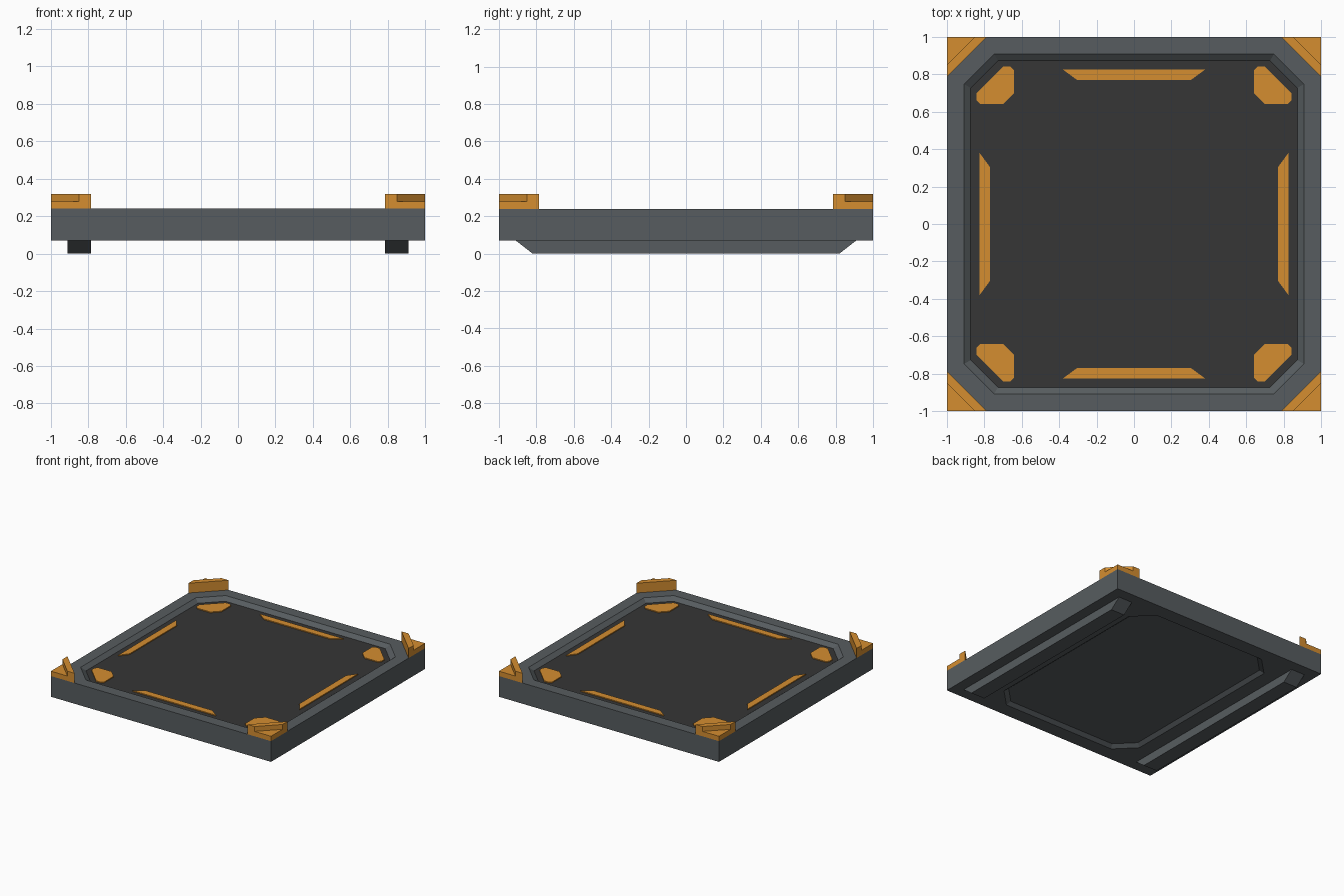
import bpy, bmesh

if "Cube" in bpy.data.objects:
    bpy.data.objects.remove(bpy.data.objects["Cube"])


def material(name, col):
    m = bpy.data.materials.new(name)
    m.diffuse_color = (*col, 1)
    m.use_nodes = True
    m.node_tree.nodes["Principled BSDF"].inputs["Base Color"].default_value = m.diffuse_color
    return m


GREY = material("frame grey", (0.095, 0.108, 0.115))
DARK = material("floor charcoal", (0.037, 0.037, 0.037))
ORANGE = material("accent orange", (0.66, 0.27, 0.03))


def finish(bm, name, mats):
    bmesh.ops.recalc_face_normals(bm, faces=bm.faces)
    me = bpy.data.meshes.new(name)
    bm.to_mesh(me)
    bm.free()
    for m in mats:
        me.materials.append(m)
    ob = bpy.data.objects.new(name, me)
    bpy.context.collection.objects.link(ob)
    return ob


def ring(bm, pts, z):
    return [bm.verts.new((x, y, z)) for x, y in pts]


def walls(bm, a, b):
    n = len(a)
    for i in range(n):
        j = (i + 1) % n
        bm.faces.new((a[i], a[j], b[j], b[i]))


def prism(name, pts, z0, z1, mat, pts_top=None):
    bm = bmesh.new()
    a, b = ring(bm, pts, z0), ring(bm, pts_top or pts, z1)
    walls(bm, a, b)
    bm.faces.new(a)
    bm.faces.new(b)
    return finish(bm, name, [mat])


def rect(x0, x1, y0, y1):
    return [(x0, y0), (x1, y0), (x1, y1), (x0, y1)]


def octagon(w, h, c):
    return [(w - c, -h), (w, c - h), (w, h - c), (w - c, h),
            (c - w, h), (-w, h - c), (-w, c - h), (c - w, -h)]


def edges_of(bm, loop):
    out = []
    for i, v in enumerate(loop):
        w = loop[(i + 1) % len(loop)]
        out.append(bm.edges.get((v, w)) or bm.edges.new((v, w)))
    return out


# Square tray body with a sloped octagonal pocket above and below
FLOOR = 0.212
bm = bmesh.new()
low, high = (ring(bm, rect(-1, 1, -1, 1), z) for z in (0.07, 0.24))
walls(bm, low, high)
for outer, z, zi, lip, inner in (
        (high, 0.24, FLOOR, octagon(0.907, 0.907, 0.16), octagon(0.872, 0.872, 0.145)),
        (low, 0.07, 0.095, octagon(0.665, 0.88, 0.15), octagon(0.635, 0.85, 0.138))):
    a, b = ring(bm, lip, z), ring(bm, inner, zi)
    walls(bm, a, b)
    bm.faces.new(b)
    bmesh.ops.triangle_fill(bm, use_beauty=True,
                            edges=edges_of(bm, outer) + edges_of(bm, a))
for f in bm.faces:
    if all(abs(v.co.z - FLOOR) < 1e-4 for v in f.verts):
        f.material_index = 1
finish(bm, "tray_body", [GREY, DARK])

# Two runners underneath with raked ends
for s, side in ((-1, "left"), (1, "right")):
    x0, x1 = sorted((s * 0.785, s * 0.91))
    prism("runner_" + side, rect(x0, x1, -0.82, 0.82), 0, 0.07, GREY,
          rect(x0, x1, -0.91, 0.91))

# Corner brackets (base and upright fin) and corner pads on the floor
PAD = [(.70, .84), (.66, .84), (.64, .82), (.64, .70),
       (.70, .64), (.82, .64), (.84, .66), (.84, .70)]
for sx in (-1, 1):
    for sy in (-1, 1):
        tag = ("front_" if sy < 0 else "back_") + ("left" if sx < 0 else "right")

        def flip(pts):
            return [(x * sx, y * sy) for x, y in pts]

        # base and fin share one silhouette: legs 0.215 outside, 0.15 behind fin
        prism("bracket_base_" + tag, flip([(1, 1), (0.785, 1), (1, 0.785)]),
              0.24, 0.28, ORANGE)
        prism("bracket_fin_" + tag,
              flip([(0.85, 1), (0.785, 1), (1, 0.785), (1, 0.85)]),
              0.28, 0.32, ORANGE)
        prism("corner_pad_" + tag, flip(PAD), FLOOR, FLOOR + 0.008, ORANGE)

# Edge strips on the floor, one per side
STRIP = [(-0.38, 0.825), (0.38, 0.825), (0.305, 0.77), (-0.305, 0.77)]
for i, side in enumerate(("back", "left", "front", "right")):
    pts = STRIP
    for _ in range(i):
        pts = [(-y, x) for x, y in pts]
    prism("edge_strip_" + side, pts, FLOOR, FLOOR + 0.008, ORANGE)
